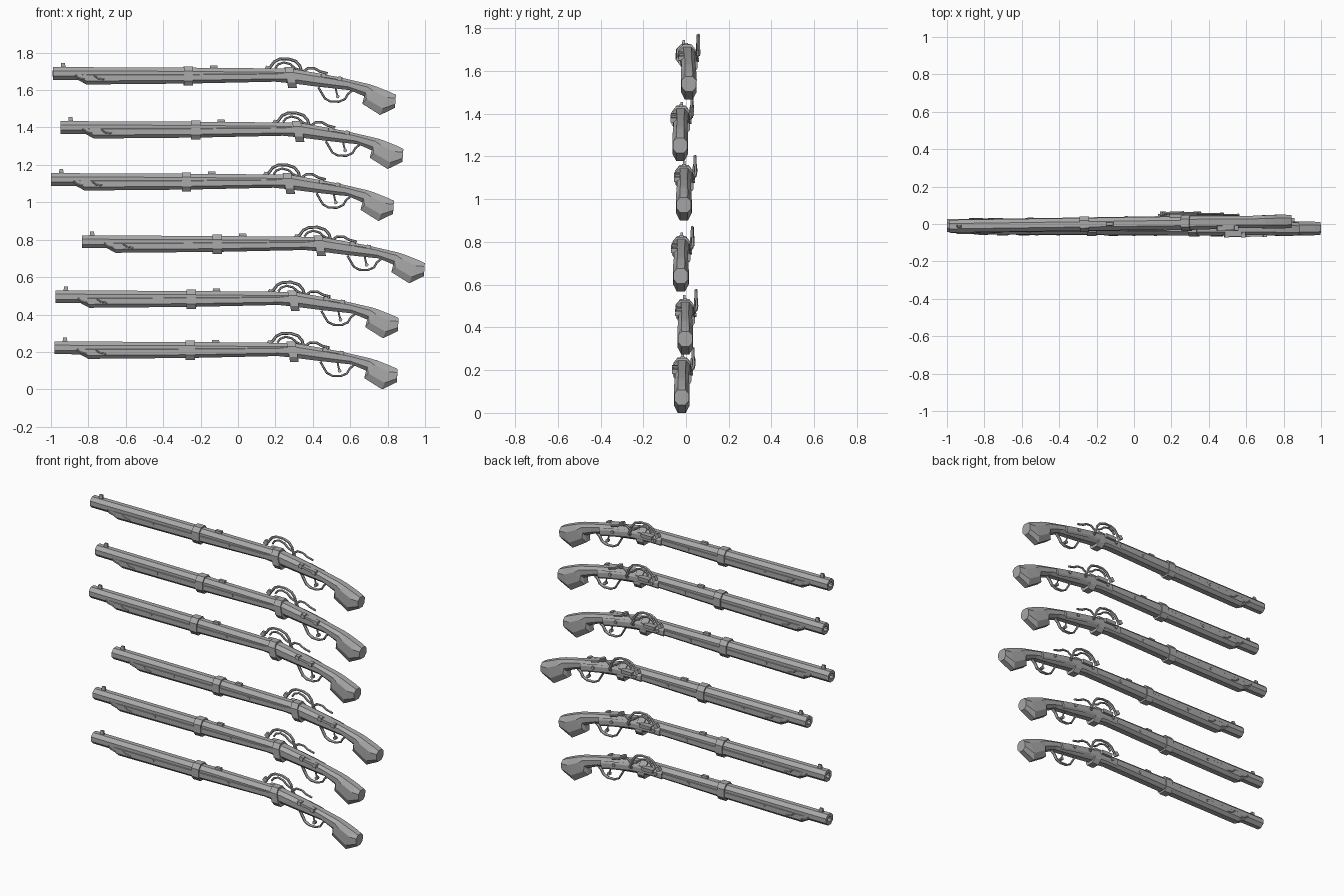
import bpy, math
from mathutils import Vector, Matrix

if "Cube" in bpy.data.objects:
    bpy.data.objects.remove(bpy.data.objects["Cube"], do_unlink=True)

steel = bpy.data.materials.new("plain_grey")
steel.use_nodes = True
grey = (0.4, 0.4, 0.4, 1)
steel.diffuse_color = grey
steel.node_tree.nodes["Principled BSDF"].inputs["Base Color"].default_value = grey

parts = []


def loft(name, rings, closed=False):
    """Skin a list of equal rings; cap the ends unless closed."""
    n, m = len(rings[0]), len(rings)
    verts = [p for ring in rings for p in ring]
    faces = []
    for i in range(m if closed else m - 1):
        a, b = i * n, (i + 1) % m * n
        for j in range(n):
            k = (j + 1) % n
            faces.append((a + j, a + k, b + k, b + j))
    if not closed:
        faces += [tuple(range(n))[::-1], tuple(range((m - 1) * n, m * n))]
    mesh = bpy.data.meshes.new(name)
    mesh.from_pydata(verts, [], faces)
    import bmesh
    bm = bmesh.new()
    bm.from_mesh(mesh)
    bmesh.ops.recalc_face_normals(bm, faces=bm.faces)
    bm.to_mesh(mesh)
    bm.free()
    mesh.materials.append(steel)
    parts.append((name, mesh))


def octagon(x, z, r):
    angles = [math.radians(22.5 + 45 * i) for i in range(8)]
    r /= math.cos(math.radians(22.5))
    return [(x, r * math.cos(a), z + r * math.sin(a)) for a in angles]


def box(name, x, y, z, sx, sy, sz, taper=1.0, tilt=0.0):
    """Box centred at x, y, z; the top is tapered, tilt leans it in the side plane."""
    rings = []
    for h, t in ((-0.5, 1), (0.5, taper)):
        ring = []
        for u, v in ((-1, -1), (1, -1), (1, 1), (-1, 1)):
            p = Vector((u * sx * t / 2, v * sy * t / 2, h * sz))
            ring.append(Matrix.Rotation(tilt, 3, 'Y') @ p + Vector((x, y, z)))
        rings.append(ring)
    loft(name, rings)


def strip(name, path, width, depth, y, closed=False):
    """Six-sided bar following a path in the side plane."""
    pts = [Vector((px, 0, pz)) for px, pz in path]
    rings = []
    for i, p in enumerate(pts):
        if closed:
            before, after = pts[i - 1], pts[(i + 1) % len(pts)]
        else:
            before, after = pts[max(i - 1, 0)], pts[min(i + 1, len(pts) - 1)]
        t = (after - before).normalized()
        side = Vector((-t.z, 0, t.x))
        ring = []
        for j in range(6):
            a = math.tau * j / 6
            ring.append(p + side * width * math.cos(a) + Vector((0, y + depth * math.sin(a), 0)))
        rings.append(ring)
    loft(name, rings, closed)


def pin(name, x, z, r, y0, y1, sides=8):
    rings = []
    for y in (y0, y1):
        rings.append([(x + r * math.cos(math.tau * i / sides), y,
                       z + r * math.sin(math.tau * i / sides)) for i in range(sides)])
    loft(name, rings)


# Barrel with hollow muzzle
loft("barrel", [octagon(0.06, 0.222, 0.016), octagon(0, 0.222, 0.016),
                octagon(0, 0.222, 0.034), octagon(0.7, 0.219, 0.034),
                octagon(1.27, 0.213, 0.035)])

# Stock: slanted stations of top point, bottom point and half width
stations = [
    (0.12, 0.225, 0.12, 0.195, 0.033), (0.18, 0.23, 0.18, 0.163, 0.036),
    (0.73, 0.23, 0.73, 0.168, 0.037), (1.19, 0.232, 1.19, 0.178, 0.038),
    (1.28, 0.247, 1.27, 0.17, 0.038), (1.45, 0.217, 1.42, 0.151, 0.035),
    (1.56, 0.195, 1.588, 0.133, 0.032), (1.69, 0.165, 1.665, 0.1, 0.034),
    (1.73, 0.152, 1.655, 0.06, 0.036), (1.80, 0.124, 1.75, 0, 0.037),
    (1.834, 0.108, 1.829, 0.038, 0.034)]
section = [(0, 0.5), (0.28, 1), (0.75, 1), (1, 0.5)]
rings = []
for tx, tz, bx, bz, w in stations:
    half = [(bx + (tx - bx) * f, w * k, bz + (tz - bz) * f) for f, k in section]
    rings.append(half + [(x, -y, z) for x, y, z in reversed(half)])
loft("stock", rings)


# Bands around barrel and stock
def band(name, x, z0, z1, w, length, lean):
    rings = []
    for u in (-0.5, 0.5):
        half = [(x + u * length + lean * (0.5 - f), w * k, z0 + (z1 - z0) * f)
                for f, k in ((0, 0.55), (0.25, 1), (0.75, 1), (1, 0.5))]
        rings.append(half + [(px, -py, pz) for px, py, pz in reversed(half)])
    loft(name, rings)


band("middle_band", 0.725, 0.157, 0.26, 0.042, 0.05, 0)
band("breech_band", 1.272, 0.145, 0.256, 0.043, 0.046, 0.02)

# Sights
box("front_sight", 0.055, 0, 0.266, 0.026, 0.014, 0.024, 0.75)
box("rear_sight", 0.86, 0, 0.256, 0.042, 0.02, 0.018, 0.9)

# Details on both sides of the fore stock
for s, side in ((-1, "right"), (1, "left")):
    strip(side + "_nose_trim", [(0.12, 0.215), (0.135, 0.198), (0.17, 0.19)], 0.004, 0.004, s * 0.036)
    strip(side + "_inlay", [(0.22, 0.212), (0.24, 0.195), (0.275, 0.19)], 0.004, 0.004, s * 0.037)
    for x in (0.43, 0.95):
        pin(side + "_pin", x, 0.205, 0.009, s * 0.03, s * 0.041)

# Lock plate and its screws on the left side
strip("lock_plate", [(1.13, 0.205), (1.20, 0.207), (1.34, 0.2), (1.48, 0.175), (1.55, 0.16)],
      0.024, 0.008, 0.038)
for x, z in ((1.17, 0.208), (1.34, 0.205), (1.46, 0.185)):
    pin("lock_screw", x, z, 0.01, 0.036, 0.052)
box("flash_pan", 1.22, 0.046, 0.222, 0.07, 0.03, 0.022, 1.1)

# Serpentine: outer arch, inner arch, and tail lever
strip("serpentine_arch", [(1.14, 0.245), (1.165, 0.258), (1.185, 0.285), (1.215, 0.299),
                          (1.26, 0.3), (1.30, 0.287), (1.322, 0.262), (1.33, 0.235),
                          (1.345, 0.205)], 0.008, 0.008, 0.052)
strip("serpentine_hook", [(1.19, 0.25), (1.205, 0.27), (1.235, 0.281), (1.27, 0.272),
                          (1.295, 0.25), (1.33, 0.235)], 0.006, 0.007, 0.052)
strip("serpentine_tail", [(1.33, 0.225), (1.365, 0.25), (1.40, 0.249), (1.43, 0.232),
                          (1.47, 0.222)], 0.007, 0.006, 0.046)
box("match_clamp", 1.147, 0.052, 0.247, 0.026, 0.02, 0.026, 0.9, 0.5)

# Raised latch along the upper right edge of the stock
box("latch_bar", 1.49, -0.03, 0.202, 0.105, 0.026, 0.014, 0.95, 0.17)
for x, z in ((1.445, 0.212), (1.535, 0.194)):
    box("latch_end", x, -0.032, z, 0.024, 0.03, 0.022, 0.9, 0.17)

# Trigger guard and trigger
strip("trigger_guard", [(1.42, 0.148), (1.437, 0.118), (1.455, 0.088), (1.485, 0.072),
                        (1.53, 0.071), (1.562, 0.085), (1.578, 0.112), (1.60, 0.13)],
      0.006, 0.011, 0)
strip("trigger", [(1.512, 0.145), (1.517, 0.12), (1.522, 0.104)], 0.005, 0.005, 0)
pin("trigger_ball", 1.523, 0.099, 0.01, -0.01, 0.01)

# Six copies: muzzle x, base z, muzzle y, butt y
rack = [(-0.99, 1.467, -0.012, 0.014), (-0.95, 1.178, -0.02, -0.027),
        (-1.0, 0.9, -0.008, -0.01), (-0.835, 0.567, -0.02, -0.024),
        (-0.975, 0.273, -0.008, -0.003), (-0.98, 0, -0.015, -0.02)]
for i, (x, z, y0, y1) in enumerate(rack):
    place = Matrix.Translation((x, y0, z)) @ Matrix.Rotation(math.atan2(y1 - y0, 1.834), 4, 'Z')
    for name, mesh in parts:
        obj = bpy.data.objects.new(f"{name}_{i + 1}", mesh)
        bpy.context.collection.objects.link(obj)
        obj.matrix_world = place
